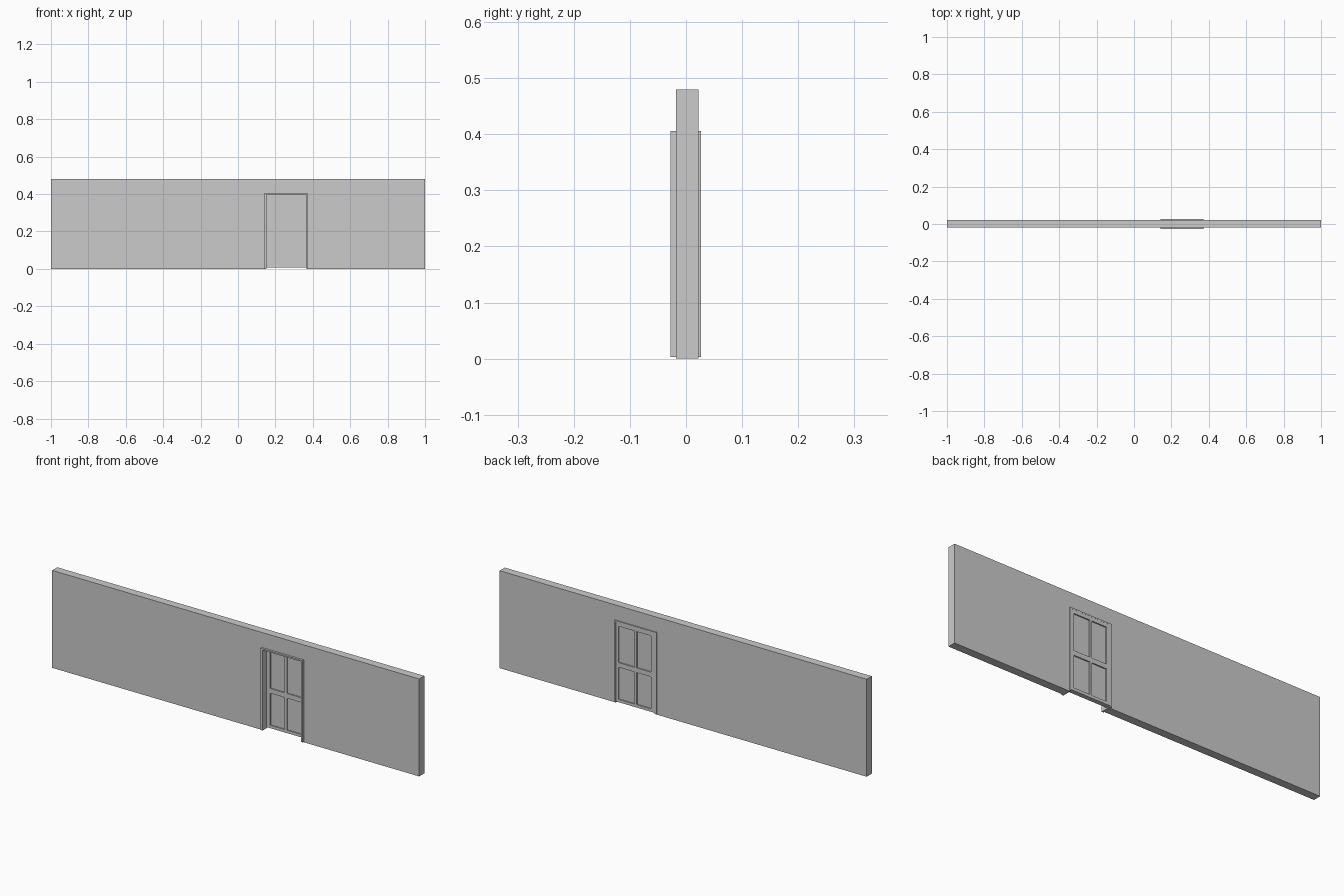
import bpy, bmesh

if "Cube" in bpy.data.objects:
    bpy.data.objects.remove(bpy.data.objects["Cube"])


def slab(name, outline, y0, y1):
    """Extrude an x-z outline from y0 back to y1."""
    bm = bmesh.new()
    face = bm.faces.new([bm.verts.new((x, y0, z)) for x, z in outline])
    ext = bmesh.ops.extrude_face_region(bm, geom=[face])
    verts = [g for g in ext["geom"] if isinstance(g, bmesh.types.BMVert)]
    bmesh.ops.translate(bm, verts=verts, vec=(0, y1 - y0, 0))
    bmesh.ops.recalc_face_normals(bm, faces=bm.faces)
    mesh = bpy.data.meshes.new(name)
    bm.to_mesh(mesh)
    bm.free()
    obj = bpy.data.objects.new(name, mesh)
    bpy.context.collection.objects.link(obj)
    return obj


def arch(x0, x1, top, ix0, ix1, itop, base):
    """Upside-down U: outer rectangle with a doorway open at the bottom."""
    return [(x0, base), (x0, top), (x1, top), (x1, base),
            (ix1, base), (ix1, itop), (ix0, itop), (ix0, base)]


def bar(name, x0, x1, z0, z1, y0, y1):
    return slab(name, [(x0, z0), (x0, z1), (x1, z1), (x1, z0)], y0, y1)


# Wall with doorway
slab("wall", arch(-1, 1, 0.48, 0.148, 0.368, 0.402, 0), -0.018, 0.022)

# Door frame, slightly proud of both wall faces
L, R, TOP = 0.153, 0.364, 0.399
slab("door_frame", arch(0.143, 0.372, 0.406, L, R, TOP, 0.003), -0.028, 0.027)

# Door: stiles and rails around four recessed panels
Y0, Y1, BASE = 0.004, 0.0265, 0.008
xs = [(L, 0.172), (0.251, 0.263), (0.350, R)]
zs = [(BASE, 0.022), (0.180, 0.203), (0.382, TOP)]
for i, (a, b) in enumerate(xs):
    bar(f"door_stile_{i}", a, b, BASE, TOP, Y0, Y1)
for c in range(2):
    x0, x1 = xs[c][1], xs[c + 1][0]
    for i, (a, b) in enumerate(zs):
        bar(f"door_rail_{c}_{i}", x0, x1, a, b, Y0, Y1)
    for r in range(2):
        bar(f"door_panel_{c}_{r}", x0, x1, zs[r][1], zs[r + 1][0],
            Y0 + 0.006, Y1 - 0.006)
